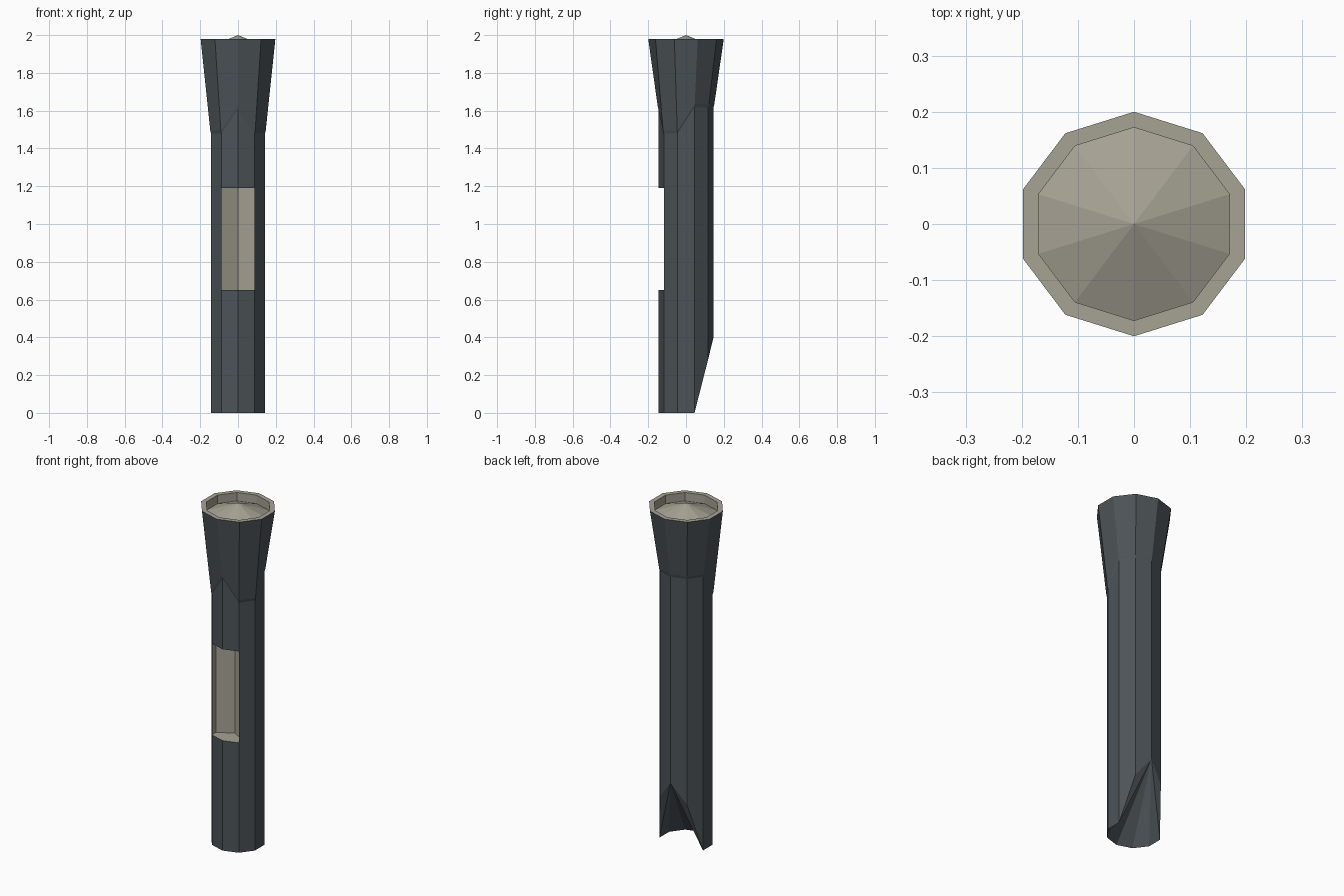
import bpy
import math

if "Cube" in bpy.data.objects:
    bpy.data.objects.remove(bpy.data.objects["Cube"])

N = 10
SLOT_LOW, SLOT_HIGH = 0.65, 1.19


def material(name, rgb):
    m = bpy.data.materials.new(name)
    m.diffuse_color = (*rgb, 1.0)
    m.use_nodes = True
    m.node_tree.nodes["Principled BSDF"].inputs["Base Color"].default_value = m.diffuse_color
    return m


DARK = material("dark grey", (0.072, 0.086, 0.095))
TAN = material("warm grey", (0.38, 0.36, 0.295))


def ring(r, z, sx=1.03):
    """Ten-sided ring, vertex 0 at the front; z is a number or one height per vertex."""
    zs = z if isinstance(z, list) else [z] * N
    out = []
    for k in range(N):
        a = math.radians(-90 + 36 * k)
        out.append((r * sx * math.cos(a), r * math.sin(a), zs[k]))
    return out


def mirrored(half):
    """Heights for vertices 0..5 continued round the other side."""
    return half + half[4:0:-1]


def build(name, faces, mat):
    """Object from faces given as coordinate tuples, shared corners merged."""
    index, verts, polys = {}, [], []
    for f in faces:
        poly = []
        for p in f:
            key = tuple(round(c, 5) for c in p)
            if key not in index:
                index[key] = len(verts)
                verts.append(key)
            poly.append(index[key])
        polys.append(poly)
    me = bpy.data.meshes.new(name)
    me.from_pydata(verts, [], polys)
    me.materials.append(mat)
    me.update()
    ob = bpy.data.objects.new(name, me)
    bpy.context.collection.objects.link(ob)
    return ob


def band(low, high, sides=range(N)):
    return [(low[i], low[(i + 1) % N], high[(i + 1) % N], high[i]) for i in sides]


# Heights of the slanted foot and the stepped collar
foot_z = mirrored([0, 0, 0, 0, 0.285, 0.4])
collar_z = mirrored([1.62, 1.49, 1.49, 1.63, 1.63, 1.63])
R = 0.1455
foot = ring(R, foot_z)
top = ring(R, [z - 0.012 for z in collar_z])
slot_low, slot_high = ring(R, SLOT_LOW), ring(R, SLOT_HIGH)

# Body tube with a slot left open in the two front sides
front = [N - 1, 0]
faces = band(foot, top, range(1, N - 1))
faces += band(foot, slot_low, front) + band(slot_high, top, front)
# Foot cap fans out from the raised back corner
for j in [6, 7, 8, 9, 0, 1, 2, 3]:
    faces.append((foot[5], foot[(j + 1) % N], foot[j]))
build("body", faces, DARK)


# Recessed slot lining: side walls, V-shaped back and two ledges
def slot_profile(z):
    r = ring(R, z)
    x = r[1][0]
    return [r[-1], (-x, -0.08, z), (0, -0.03, z), (x, -0.08, z), r[1]], r[0]


lo, lo_mid = slot_profile(SLOT_LOW)
hi, hi_mid = slot_profile(SLOT_HIGH)
faces = [(lo[i], lo[i + 1], hi[i + 1], hi[i]) for i in range(4)]
faces.append((lo[0], lo_mid, lo[4], lo[3], lo[2], lo[1]))
faces.append((hi[0], hi[1], hi[2], hi[3], hi[4], hi_mid))
build("slot_lining", faces, TAN)

# Flared head with a thin collar step
collar = ring(R * 1.03, [z + 0.004 for z in collar_z])
rim_out = ring(0.2, 1.98, 1.04)
build("head", band(top, collar) + band(collar, rim_out), DARK)

# Rim, inner wall and shallow cone lens
rim_in = ring(0.172, 1.98, 1.04)
dish = ring(0.172, 1.93, 1.04)
tip = (0, 0, 2.0)
faces = band(rim_out, rim_in) + band(rim_in, dish)
faces += [(dish[i], dish[(i + 1) % N], tip) for i in range(N)]
build("rim_and_lens", faces, TAN)
